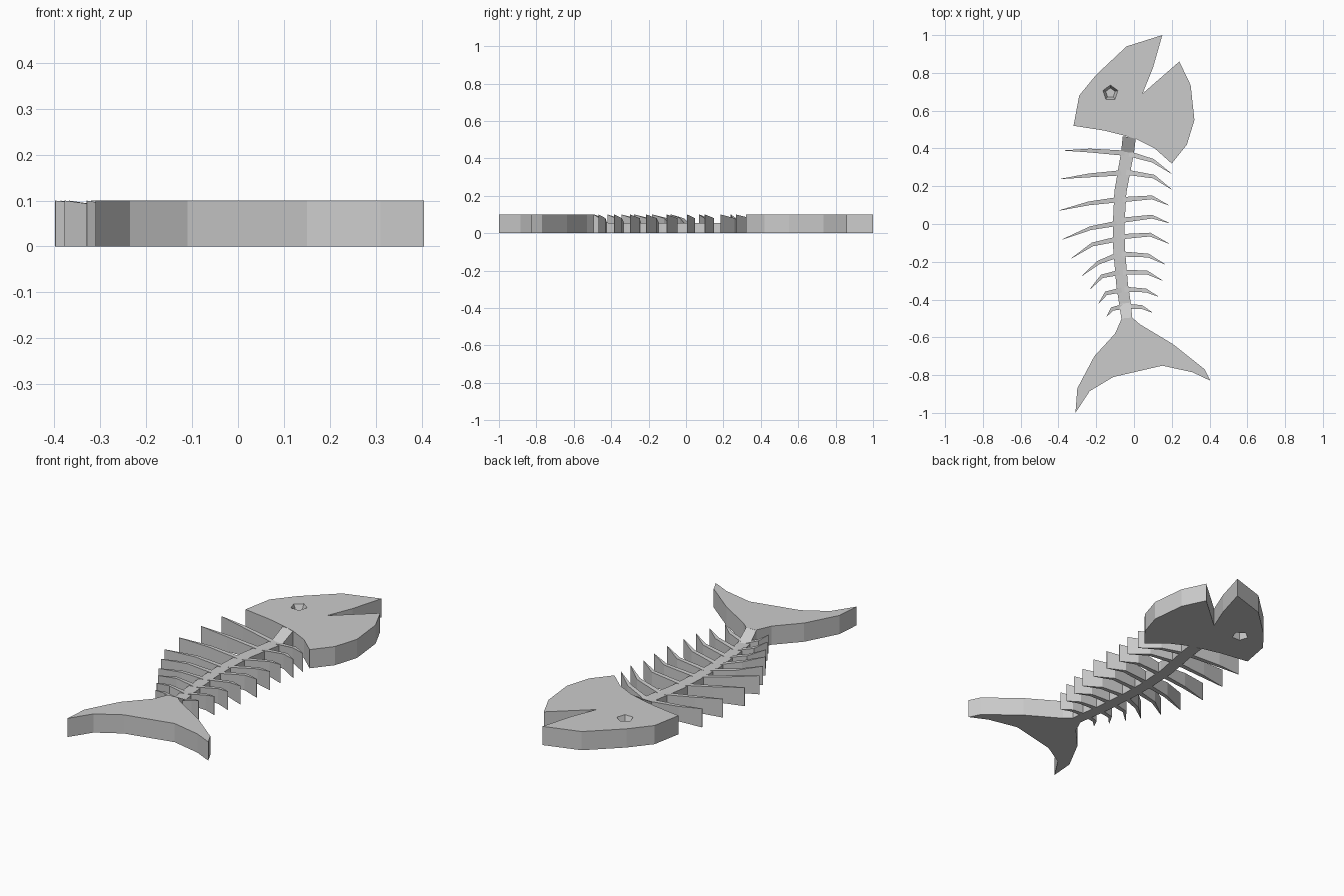
import bpy, bmesh, math
from mathutils import Vector

if "Cube" in bpy.data.objects:
    bpy.data.objects.remove(bpy.data.objects["Cube"])

H = 0.10      # thickness of head and tail
LOW = 0.055   # height of the backbone


def finish(name, bm):
    bmesh.ops.recalc_face_normals(bm, faces=bm.faces)
    me = bpy.data.meshes.new(name)
    bm.to_mesh(me)
    bm.free()
    ob = bpy.data.objects.new(name, me)
    bpy.context.collection.objects.link(ob)
    return ob


def prism(name, low, high, z0, z1):
    """Solid between two outlines with the same number of points."""
    bm = bmesh.new()
    a = [bm.verts.new((x, y, z0)) for x, y in low]
    b = [bm.verts.new((x, y, z1)) for x, y in high]
    bm.faces.new(a)
    bm.faces.new(b)
    for i in range(len(a)):
        j = (i + 1) % len(a)
        bm.faces.new((a[i], a[j], b[j], b[i]))
    return finish(name, bm)


def strip(name, stations):
    """Bar along a path of (x, y, half width, top height) stations."""
    bm = bmesh.new()
    rings = []
    pts = [Vector(s[:2]) for s in stations]
    for i, (x, y, w, top) in enumerate(stations):
        d = (pts[min(i + 1, len(pts) - 1)] - pts[max(i - 1, 0)]).normalized()
        nx, ny = -d.y * w, d.x * w
        rings.append([bm.verts.new(c) for c in (
            (x + nx, y + ny, 0), (x - nx, y - ny, 0),
            (x - nx, y - ny, top), (x + nx, y + ny, top))])
    for r, s in zip(rings, rings[1:]):
        for k in range(4):
            m = (k + 1) % 4
            bm.faces.new((r[k], r[m], s[m], s[k]))
    bm.faces.new(rings[0])
    bm.faces.new(rings[-1])
    return finish(name, bm)


# head with open mouth
head_pts = [(-.32, .52), (-.29, .68), (-.20, .79), (-.04, .94), (.15, 1.0),
            (.10, .825), (.045, .69), (.24, .86), (.30, .735), (.32, .55),
            (.28, .42), (.20, .32), (.11, .40), (.01, .45), (-.06, .47),
            (-.16, .495)]
head = prism("head", head_pts, head_pts, 0, H)


# eye sockets: tapered five-sided dents on both faces
def pentagon(r):
    return [(-.125 + r * math.cos(math.radians(90 + 72 * k)),
             .694 + r * math.sin(math.radians(90 + 72 * k))) for k in range(5)]


for name, r0, r1, z0, z1 in (("eye_cutter_top", .026, .042, .07, H + .001),
                             ("eye_cutter_bottom", .042, .026, -.001, .06)):
    cut = prism(name, pentagon(r0), pentagon(r1), z0, z1)
    cut.hide_render = True
    cut.hide_viewport = True
    mod = head.modifiers.new(name, 'BOOLEAN')
    mod.operation = 'DIFFERENCE'
    mod.solver = 'EXACT'
    mod.object = cut

# tail fin
tail_pts = [(-.065, -.50), (-.10, -.58), (-.21, -.70), (-.30, -.87),
            (-.31, -1.0), (-.235, -.885), (-.11, -.81), (.15, -.75),
            (.31, -.785), (.405, -.83), (.375, -.77), (.205, -.635),
            (.03, -.53), (-.01, -.495)]
prism("tail", tail_pts, tail_pts, 0, H)

# backbone, ramping up to the head and tail
spine = [(-.025, .46, .035, H), (-.034, .38, .034, LOW), (-.072, .17, .032, LOW),
         (-.081, 0, .031, LOW), (-.079, -.13, .031, LOW), (-.063, -.32, .031, LOW),
         (-.048, -.42, .031, LOW), (-.038, -.498, .029, H)]
strip("backbone", spine)


def spine_x(y):
    for a, b in zip(spine, spine[1:]):
        if b[1] <= y <= a[1]:
            return a[0] + (b[0] - a[0]) * (a[1] - y) / (a[1] - b[1])
    return spine[-1][0]


# ribs: base y, bend x, bend y, tip x, tip y
left = [(.374, -.235, .389, -.368, .389), (.272, -.24, .257, -.387, .239),
        (.130, -.24, .109, -.398, .071), (.005, -.23, -.022, -.378, -.081),
        (-.078, -.22, -.108, -.330, -.181), (-.160, -.19, -.205, -.277, -.276),
        (-.255, -.17, -.277, -.233, -.345), (-.348, -.148, -.367, -.187, -.42),
        (-.435, -.116, -.45, -.145, -.49)]
right = [(.374, .10, .335, .198, .267), (.276, .105, .251, .198, .184),
         (.128, .095, .141, .182, .10), (.018, .095, .039, .186, .005),
         (-.068, .085, -.056, .184, -.103), (-.158, .075, -.167, .164, -.213),
         (-.255, .07, -.257, .15, -.299), (-.345, .064, -.352, .128, -.384),
         (-.435, .042, -.44, .096, -.468)]
for side, ribs in (("left", left), ("right", right)):
    for i, (by, mx, my, tx, ty) in enumerate(ribs):
        strip(f"rib_{side}_{i + 1}", [(spine_x(by), by, .014, LOW - .002),
                                      (mx, my, .010, .08), (tx, ty, .001, H)])
